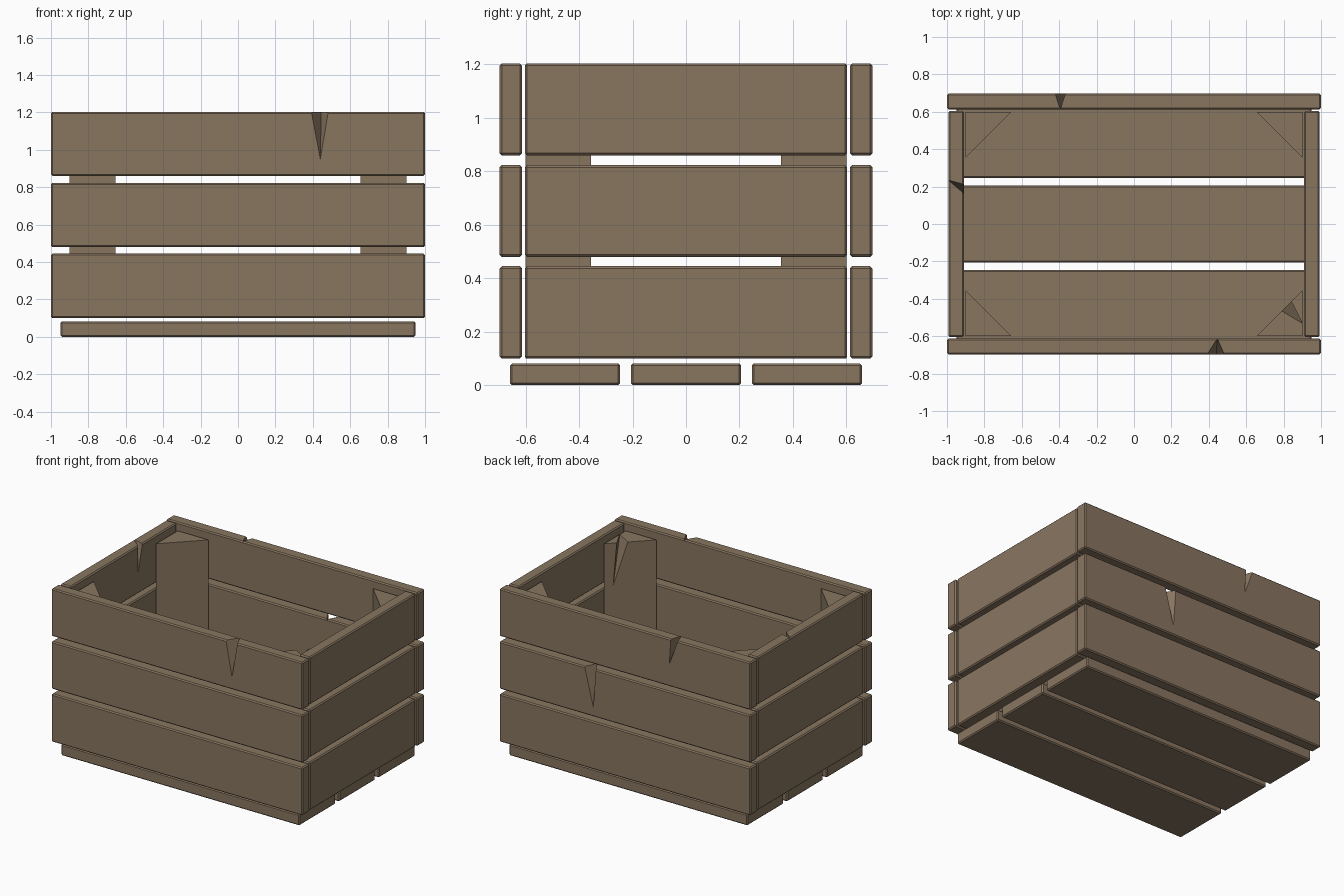
import bpy, bmesh
from mathutils import Vector

if "Cube" in bpy.data.objects:
    bpy.data.objects.remove(bpy.data.objects["Cube"])

wood = bpy.data.materials.new("brown wood")
wood.diffuse_color = (0.25, 0.18, 0.118, 1)
wood.use_nodes = True
wood.node_tree.nodes["Principled BSDF"].inputs["Base Color"].default_value = wood.diffuse_color


def add_object(name, bm):
    bmesh.ops.recalc_face_normals(bm, faces=bm.faces)
    me = bpy.data.meshes.new(name)
    bm.to_mesh(me)
    bm.free()
    me.materials.append(wood)
    ob = bpy.data.objects.new(name, me)
    bpy.context.collection.objects.link(ob)
    return ob


def board(name, lo, hi, bevel=0.008):
    """Chamfered plank between two corners."""
    bm = bmesh.new()
    bmesh.ops.create_cube(bm, size=1)
    for v in bm.verts:
        v.co = [l + (c + 0.5) * (h - l) for c, l, h in zip(v.co, lo, hi)]
    bmesh.ops.bevel(bm, geom=bm.edges[:], offset=bevel, segments=1, affect='EDGES')
    return add_object(name, bm)


def post(name, sx, sy):
    """Triangular corner post."""
    bm = bmesh.new()
    pts = [(0.9, 0.6), (0.655, 0.6), (0.9, 0.355)]
    f = bm.faces.new([bm.verts.new((sx * x, sy * y, 0.1)) for x, y in pts])
    r = bmesh.ops.extrude_face_region(bm, geom=[f])
    top = [g for g in r["geom"] if isinstance(g, bmesh.types.BMVert)]
    bmesh.ops.translate(bm, verts=top, vec=(0, 0, 1.05))
    return add_object(name, bm)


def split(ob, a, b, apex, tip, z):
    """Cut a pointed crack: mouth a-b on the face, apex inside, tip below."""
    c = Vector((*apex, z))
    out = [c + (Vector(p) - c) * 1.06 for p in ((*a, z), (*b, z), tip)]
    up = Vector((0, 0, 0.02))
    bm = bmesh.new()
    for p in out + [c, c + up, out[0] + up, out[1] + up]:
        bm.verts.new(p)
    bmesh.ops.convex_hull(bm, input=bm.verts[:])
    cutter = add_object("crack_cutter", bm)
    cutter.hide_render = True
    m = ob.modifiers.new("crack", 'BOOLEAN')
    m.operation, m.solver, m.object = 'DIFFERENCE', 'EXACT', cutter
    bpy.context.view_layer.objects.active = ob
    bpy.ops.object.modifier_apply(modifier=m.name)
    bpy.data.objects.remove(cutter)


# Walls: three levels of boards on four sides
parts = {}
for level, (z0, z1) in zip(("lower", "middle", "upper"),
                           ((0.1, 0.445), (0.48, 0.823), (0.86, 1.203))):
    for side, lo, hi in (("front", (-1, -0.697), (1, -0.613)),
                         ("back", (-1, 0.613), (1, 0.697)),
                         ("left", (-0.993, -0.603), (-0.91, 0.603)),
                         ("right", (0.91, -0.603), (0.993, 0.603))):
        n = f"{side}_{level}_board"
        parts[n] = board(n, (*lo, z0), (*hi, z1))

# Floor slats
for i, y in enumerate((-0.452, 0, 0.452)):
    board(f"floor_slat_{i + 1}", (-0.95, y - 0.206, 0), (0.95, y + 0.206, 0.082))

# Corner posts
for sx, nx in ((-1, "left"), (1, "right")):
    for sy, ny in ((-1, "front"), (1, "back")):
        n = f"{ny}_{nx}_post"
        parts[n] = post(n, sx, sy)

# Cracks in the wood
split(parts["front_upper_board"], (0.392, -0.697), (0.483, -0.697), (0.445, -0.612),
      (0.44, -0.697, 0.95), 1.203)
split(parts["back_upper_board"], (-0.422, 0.697), (-0.368, 0.697), (-0.395, 0.615),
      (-0.355, 0.697, 1.02), 1.203)
split(parts["back_middle_board"], (0.23, 0.697), (0.32, 0.697), (0.28, 0.61),
      (0.25, 0.697, 0.55), 0.823)
split(parts["left_upper_board"], (-0.91, 0.165), (-0.91, 0.212), (-0.993, 0.235),
      (-0.91, 0.16, 1.0), 1.203)
split(parts["front_right_post"], (0.84, -0.415), (0.79, -0.465), (0.898, -0.53),
      (0.858, -0.397, 0.845), 1.15)
